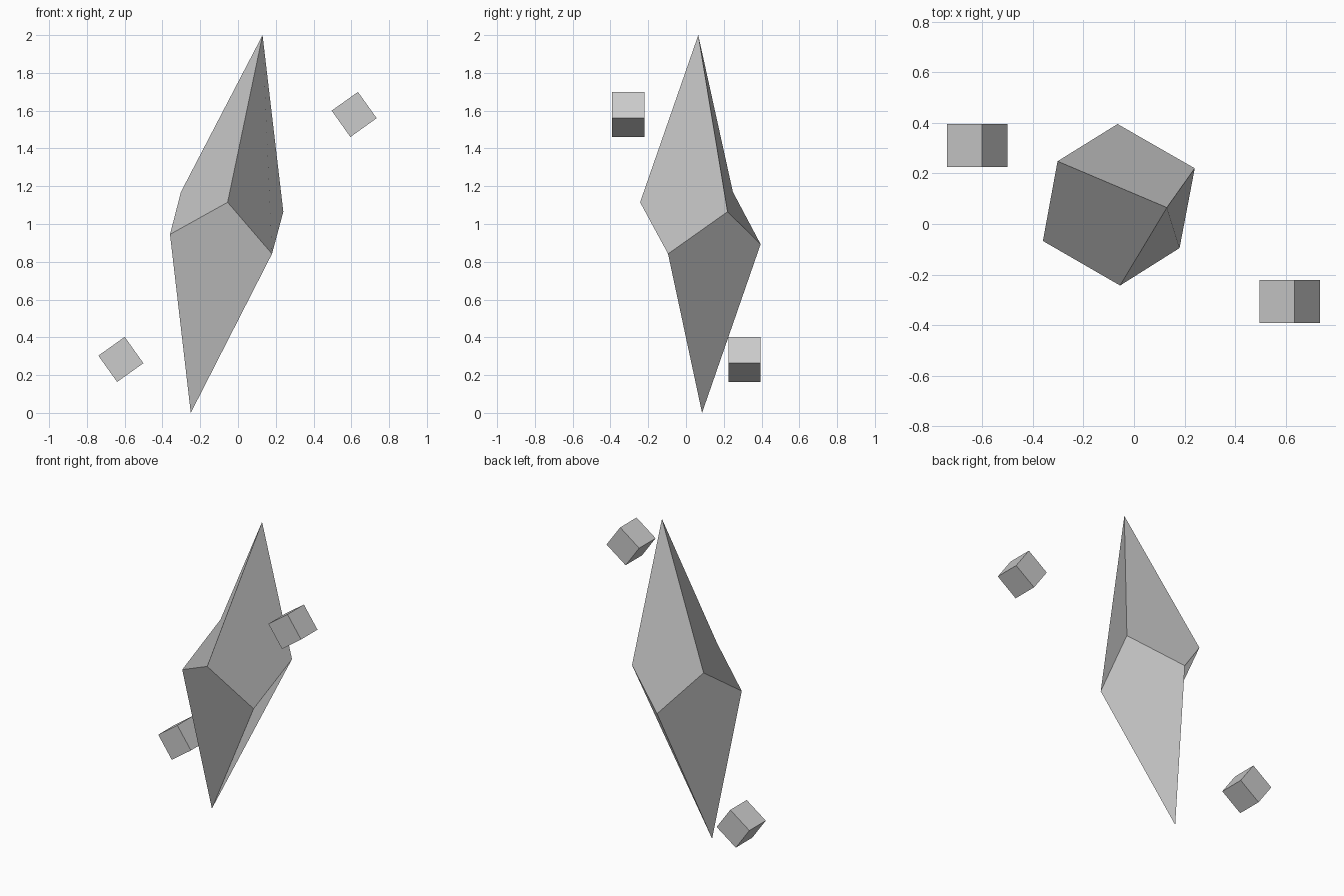
import bpy
from math import radians

if "Cube" in bpy.data.objects:
    bpy.data.objects.remove(bpy.data.objects["Cube"])

# Crystal: two tips joined by a six-point zigzag belt
points = {
    "top": (0.13, 0.065, 2.0), "bottom": (-0.25, 0.085, 0.0),
    "A": (-0.055, -0.243, 1.115), "E": (0.18, -0.095, 0.842),
    "C": (0.24, 0.22, 1.065), "F": (-0.065, 0.395, 0.893),
    "D": (-0.302, 0.248, 1.17), "G": (-0.36, -0.067, 0.945),
}
# Kite faces; each starts on the diagonal along which it folds
kites = [
    ("top", "A", "E", "C"), ("C", "F", "D", "top"), ("D", "G", "A", "top"),
    ("E", "A", "G", "bottom"), ("bottom", "F", "C", "E"), ("F", "bottom", "G", "D"),
]
names = list(points)
mesh = bpy.data.meshes.new("crystal")
mesh.from_pydata(list(points.values()), [], [[names.index(n) for n in k] for k in kites])
mesh.update()
bpy.context.collection.objects.link(bpy.data.objects.new("crystal", mesh))

# Two small tilted cubes floating beside the crystal
for name, loc in (("upper_cube", (0.615, -0.306, 1.58)),
                  ("lower_cube", (-0.62, 0.31, 0.283))):
    bpy.ops.mesh.primitive_cube_add(size=0.171, location=loc,
                                    rotation=(0, radians(-35.5), 0))
    bpy.context.object.name = name
